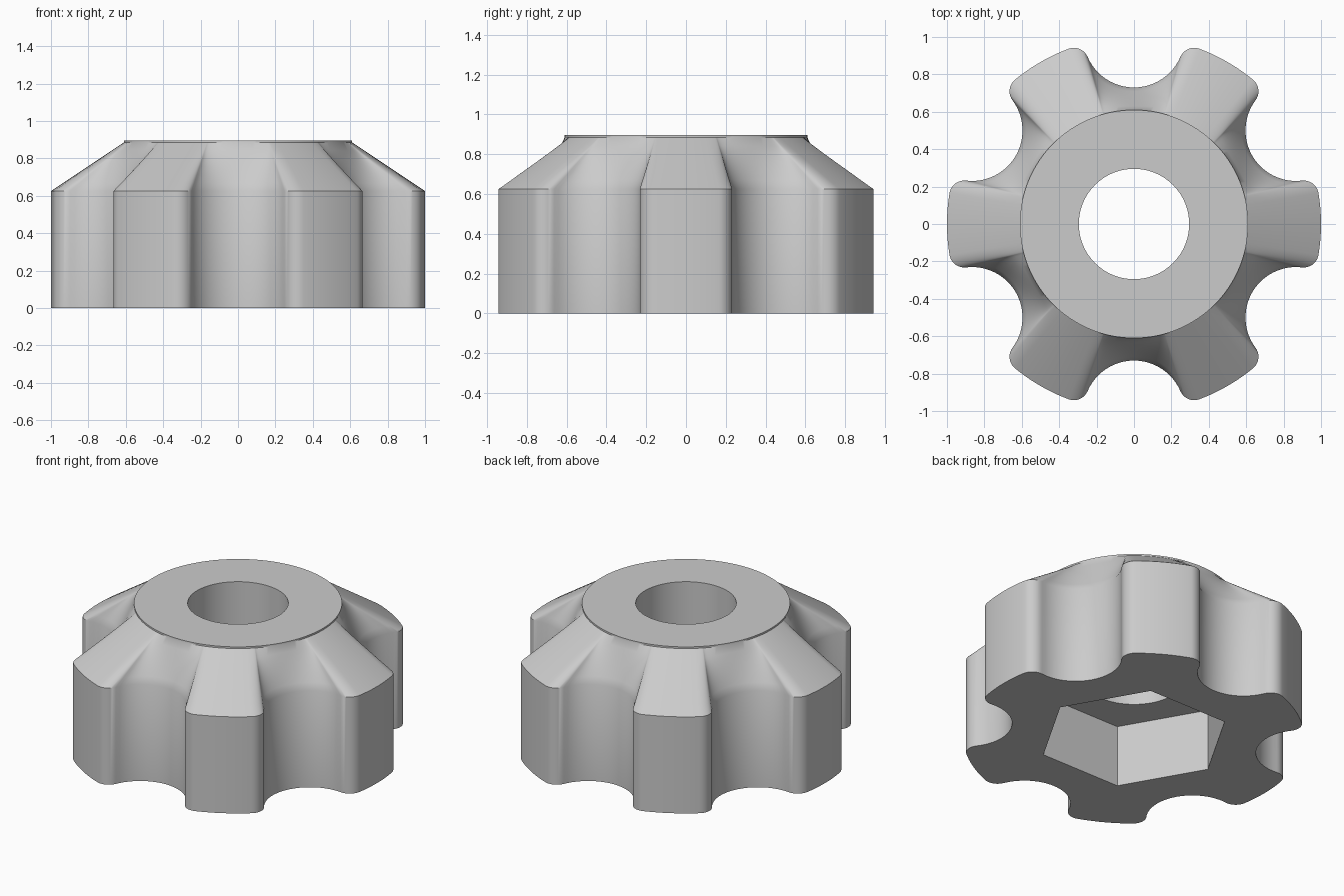
import bpy, bmesh
from math import sin, cos, pi, radians, sqrt, acos, atan2

cube = bpy.data.objects.get("Cube")
if cube:
    bpy.data.objects.remove(cube, do_unlink=True)

# Main dimensions
NOTCH, FILLET = 0.27, 0.08
RIM, SHOULDER_Z, RIM_Z, TOP_Z = 0.61, 0.625, 0.885, 0.896
BORE, HEX, POCKET_DEPTH = 0.295, 0.565, 0.40

grey = bpy.data.materials.new("plain grey")
grey.use_nodes = True
colour = (0.6, 0.6, 0.6, 1)
grey.diffuse_color = colour
grey.node_tree.nodes["Principled BSDF"].inputs["Base Color"].default_value = colour


def arc(cx, cy, r, a0, a1, n):
    """Points along an arc, leaving out the last one."""
    steps = [a0 + (a1 - a0) * i / n for i in range(n)]
    return [(cx + r * cos(a), cy + r * sin(a)) for a in steps]


def knob_outline():
    """Six lobes with round notches between them and rounded corners."""
    d = 1 - FILLET
    a = acos((1 + d * d - (NOTCH + FILLET) ** 2) / (2 * d))
    fx, fy = d * cos(a), d * sin(a)
    b = atan2(fy, 1 - fx)
    sector = (arc(0, 0, 1, -pi / 6, -a, 5)
              + arc(fx, -fy, FILLET, -a, b, 10)
              + arc(1, 0, NOTCH, pi + b, pi - b, 24)
              + arc(fx, fy, FILLET, -b, a, 10)
              + arc(0, 0, 1, a, pi / 6, 5))
    points = []
    for k in range(6):
        t = pi / 6 + k * pi / 3
        points += [(x * cos(t) - y * sin(t), x * sin(t) + y * cos(t)) for x, y in sector]
    return points


def loft(name, rings):
    """Closed solid through rings of matching points."""
    bm = bmesh.new()
    loops = [[bm.verts.new(p) for p in ring] for ring in rings]
    n = len(loops[0])
    for low, high in zip(loops, loops[1:]):
        for i in range(n):
            j = (i + 1) % n
            bm.faces.new((low[i], low[j], high[j], high[i]))
    bm.faces.new(loops[0][::-1])
    bm.faces.new(loops[-1])
    mesh = bpy.data.meshes.new(name)
    bm.to_mesh(mesh)
    bm.free()
    mesh.materials.append(grey)
    obj = bpy.data.objects.new(name, mesh)
    bpy.context.collection.objects.link(obj)
    return obj


def prism(name, r, sides, z0, z1):
    ring = arc(0, 0, r, 0, 2 * pi, sides)
    return loft(name, [[(x, y, z) for x, y in ring] for z in (z0, z1)])


# Body: straight lobed wall, then a shoulder blending into the round rim
outline = knob_outline()
circle = [(RIM * x / sqrt(x * x + y * y), RIM * y / sqrt(x * x + y * y)) for x, y in outline]
rings = [[(x, y, 0) for x, y in outline]]
STEPS = 6
for s in range(STEPS + 1):
    t = s / STEPS
    z = SHOULDER_Z + (RIM_Z - SHOULDER_Z) * t
    rings.append([(p[0] + (q[0] - p[0]) * t, p[1] + (q[1] - p[1]) * t, z)
                  for p, q in zip(outline, circle)])
rings.append([(x, y, TOP_Z) for x, y in circle])
knob = loft("knob_body", rings)

# Cut the through bore and the hexagonal nut pocket
bpy.context.view_layer.objects.active = knob
knob.select_set(True)
for cutter in (prism("bore_cutter", BORE, 96, -0.2, 1.2),
               prism("nut_pocket_cutter", HEX, 6, -0.2, POCKET_DEPTH)):
    cutter.hide_render = True
    cut = knob.modifiers.new("cut", "BOOLEAN")
    cut.operation = "DIFFERENCE"
    cut.solver = "EXACT"
    cut.object = cutter
    bpy.ops.object.modifier_apply(modifier=cut.name)
    bpy.data.objects.remove(cutter, do_unlink=True)

bpy.ops.object.shade_smooth_by_angle(angle=radians(30))
